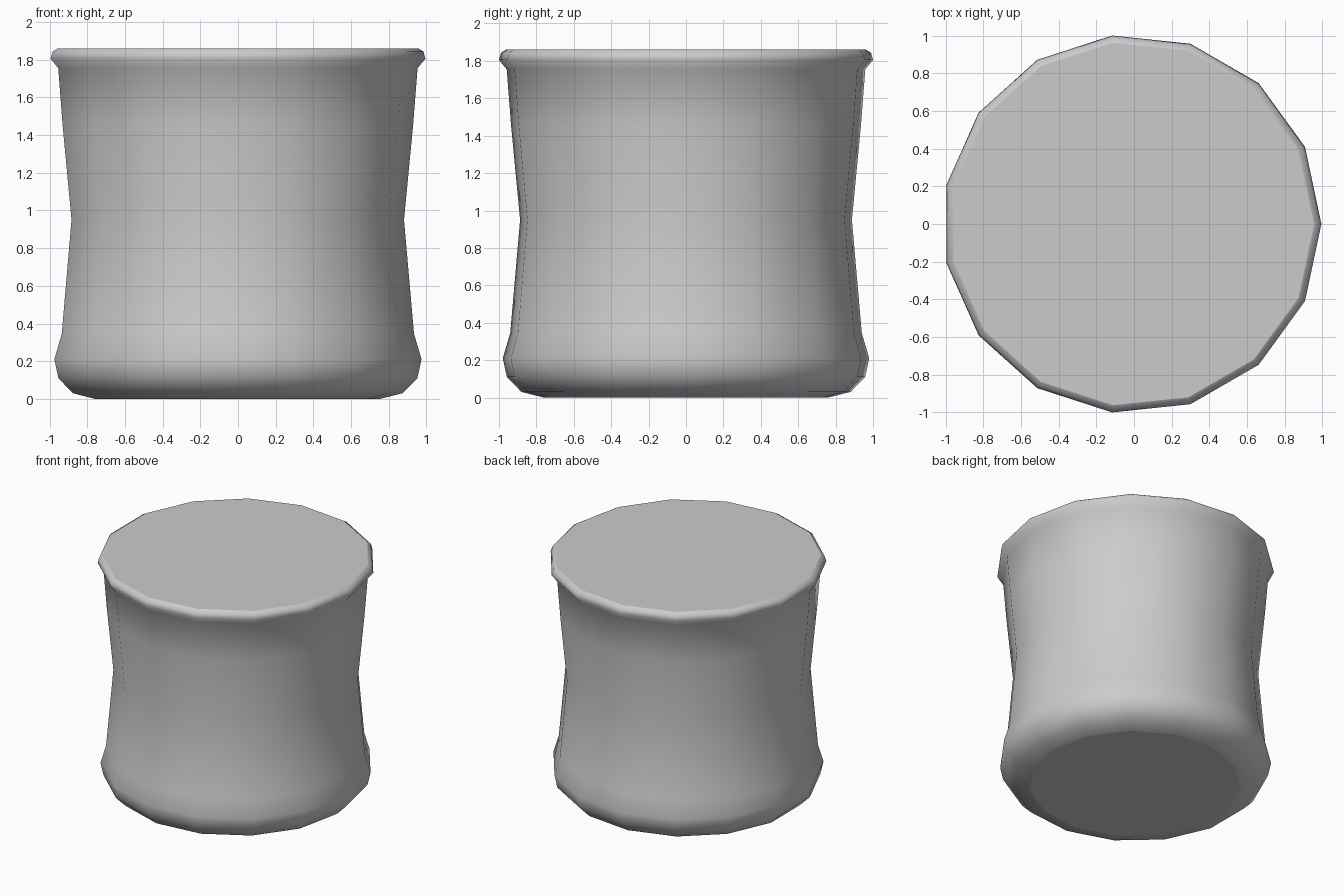
import bpy, bmesh, math

if "Cube" in bpy.data.objects:
    bpy.data.objects.remove(bpy.data.objects["Cube"])

SIDES = 15
OFFSET_X = -0.011   # centres the odd-sided outline on x = 0

# Outer profile (radius, height): base, waist, rolled rim
profile = [
    (0.765, 0.0), (0.885, 0.03), (0.963, 0.11), (0.985, 0.21), (0.945, 0.345),
    (0.892, 0.95), (0.940, 1.45), (0.964, 1.755), (1.0055, 1.805),
    (0.995, 1.843), (0.967, 1.86),
]

bm = bmesh.new()
rings = []
for r, z in profile:
    ring = []
    for i in range(SIDES):
        a = 2 * math.pi * i / SIDES
        ring.append(bm.verts.new((r * math.cos(a) + OFFSET_X, r * math.sin(a), z)))
    rings.append(ring)

# Side walls
for low, high in zip(rings, rings[1:]):
    for i in range(SIDES):
        j = (i + 1) % SIDES
        bm.faces.new((low[i], low[j], high[j], high[i]))

# Flat bottom and top
bm.faces.new(rings[0][::-1])
bm.faces.new(rings[-1])

mesh = bpy.data.meshes.new("pot_body")
bm.to_mesh(mesh)
bm.free()
pot = bpy.data.objects.new("pot_body", mesh)
bpy.context.collection.objects.link(pot)

# Smooth walls and rim
bpy.context.view_layer.objects.active = pot
pot.select_set(True)
bpy.ops.object.shade_smooth_by_angle(angle=math.radians(60))
# Flat caps keep their even shade
for f in mesh.polygons:
    if len(f.vertices) == SIDES:
        f.use_smooth = False
